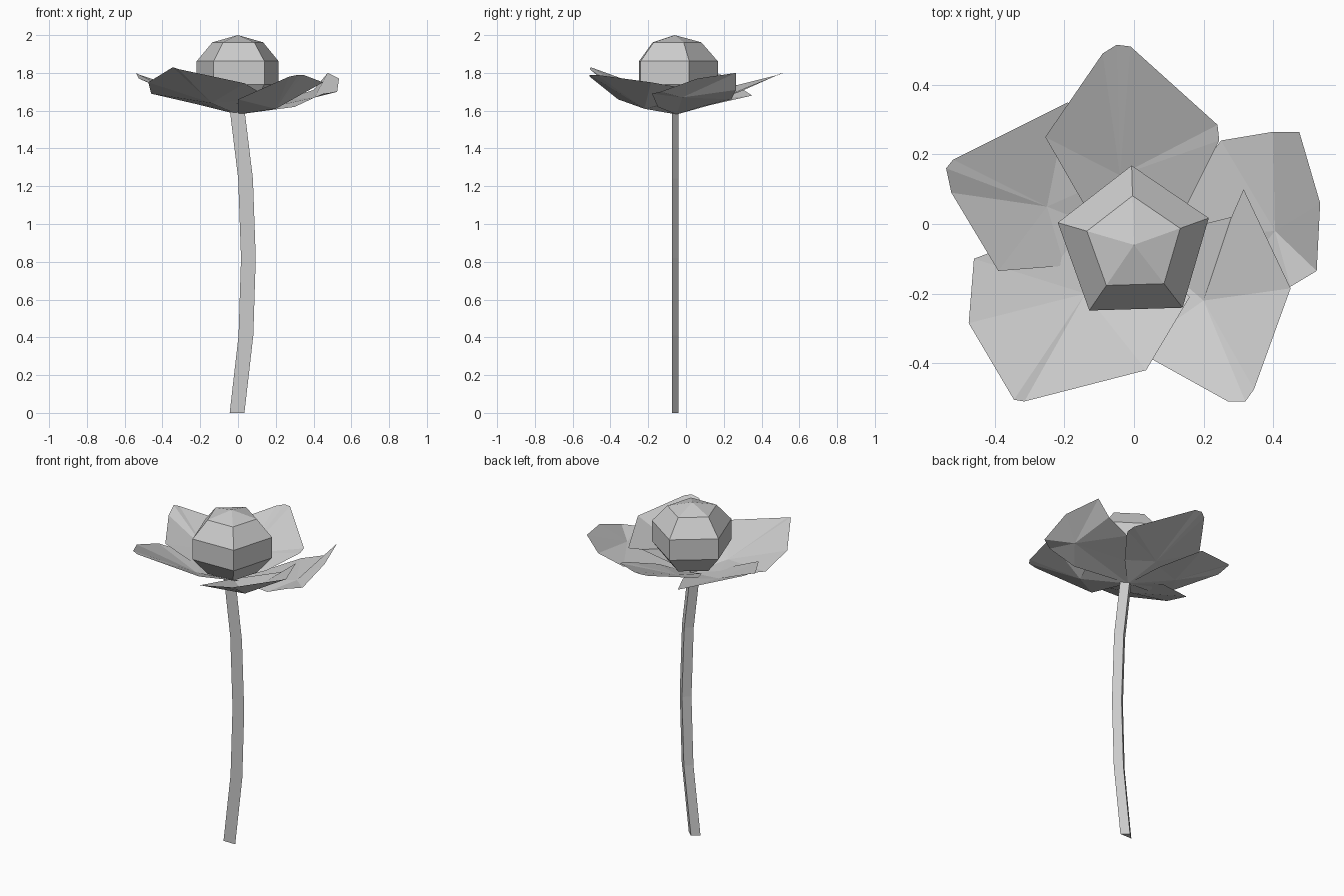
import bpy, bmesh
from math import sin, cos, pi


def finish(name, bm):
    mesh = bpy.data.meshes.new(name)
    bm.to_mesh(mesh)
    bm.free()
    obj = bpy.data.objects.new(name, mesh)
    bpy.context.collection.objects.link(obj)
    return obj


def loft(name, rings):
    bm = bmesh.new()
    loops = [[bm.verts.new(p) for p in ring] for ring in rings]
    n = len(loops[0])
    for a, b in zip(loops, loops[1:]):
        for i in range(n):
            j = (i + 1) % n
            bm.faces.new((a[i], a[j], b[j], b[i]))
    bm.faces.new(loops[0][::-1])
    bm.faces.new(loops[-1])
    bmesh.ops.remove_doubles(bm, verts=bm.verts, dist=0.0005)
    bmesh.ops.recalc_face_normals(bm, faces=bm.faces)
    return finish(name, bm)


def petal(name, mid, rim):
    # cupped sheet: rim starts at the flower base and fans around a mid point
    bm = bmesh.new()
    centre = bm.verts.new(mid)
    edge = [bm.verts.new(p) for p in [(0, -0.05, 1.58)] + rim]
    for i, v in enumerate(edge):
        bm.faces.new((centre, v, edge[(i + 1) % len(edge)]))
    return finish(name, bm)


# stem: bent three-sided bar
path = [(-0.005, 0), (0.042, 0.41), (0.055, 0.82), (0.04, 1.24), (-0.01, 1.65)]
loft("stem", [[(x - 0.039, -0.075, z), (x + 0.039, -0.075, z), (x, -0.04, z)]
              for x, z in path])

# flower head: five-sided ball
rings = []
for k in range(6):
    t = pi - k * pi / 5
    r = 0.24 * sin(t)
    rings.append([(r * cos(pi / 2 + i * 2 * pi / 5 + 0.03),
                   -0.06 + r * sin(pi / 2 + i * 2 * pi / 5 + 0.03),
                   1.8 + 0.2 * cos(t)) for i in range(5)])
loft("flower_head", rings)

# petals
petal("petal_back", (-0.04, 0.14, 1.65),
      [(0.15, 0.05, 1.63), (0.245, 0.24, 1.69), (0.24, 0.285, 1.70),
       (-0.01, 0.51, 1.80), (-0.05, 0.515, 1.80), (-0.09, 0.49, 1.79),
       (-0.255, 0.25, 1.73), (-0.14, 0.05, 1.65)])
petal("petal_right", (0.405, -0.02, 1.67),
      [(0.3, -0.15, 1.62), (0.45, -0.18, 1.69), (0.525, -0.135, 1.70),
       (0.535, 0.06, 1.77), (0.475, 0.265, 1.80), (0.4, 0.265, 1.71),
       (0.25, 0.24, 1.66), (0.13, 0.08, 1.62)])
petal("petal_front_right", (0.2, -0.22, 1.61),
      [(0.0, -0.36, 1.66), (0.27, -0.51, 1.78), (0.32, -0.51, 1.79),
       (0.345, -0.475, 1.79), (0.45, -0.185, 1.75), (0.315, 0.1, 1.70),
       (0.28, 0.02, 1.67)])
petal("petal_front_left", (-0.14, -0.2, 1.64),
      [(-0.2, 0.0, 1.63), (-0.46, -0.1, 1.69), (-0.475, -0.285, 1.75),
       (-0.345, -0.505, 1.83), (-0.315, -0.51, 1.82), (0.035, -0.42, 1.745),
       (0.16, -0.21, 1.67)])
petal("petal_left", (-0.25, 0.05, 1.65),
      [(-0.07, 0.13, 1.63), (-0.19, 0.35, 1.68), (-0.52, 0.185, 1.79),
       (-0.54, 0.16, 1.80), (-0.525, 0.09, 1.77), (-0.39, -0.135, 1.72),
       (-0.2, -0.12, 1.64)])
